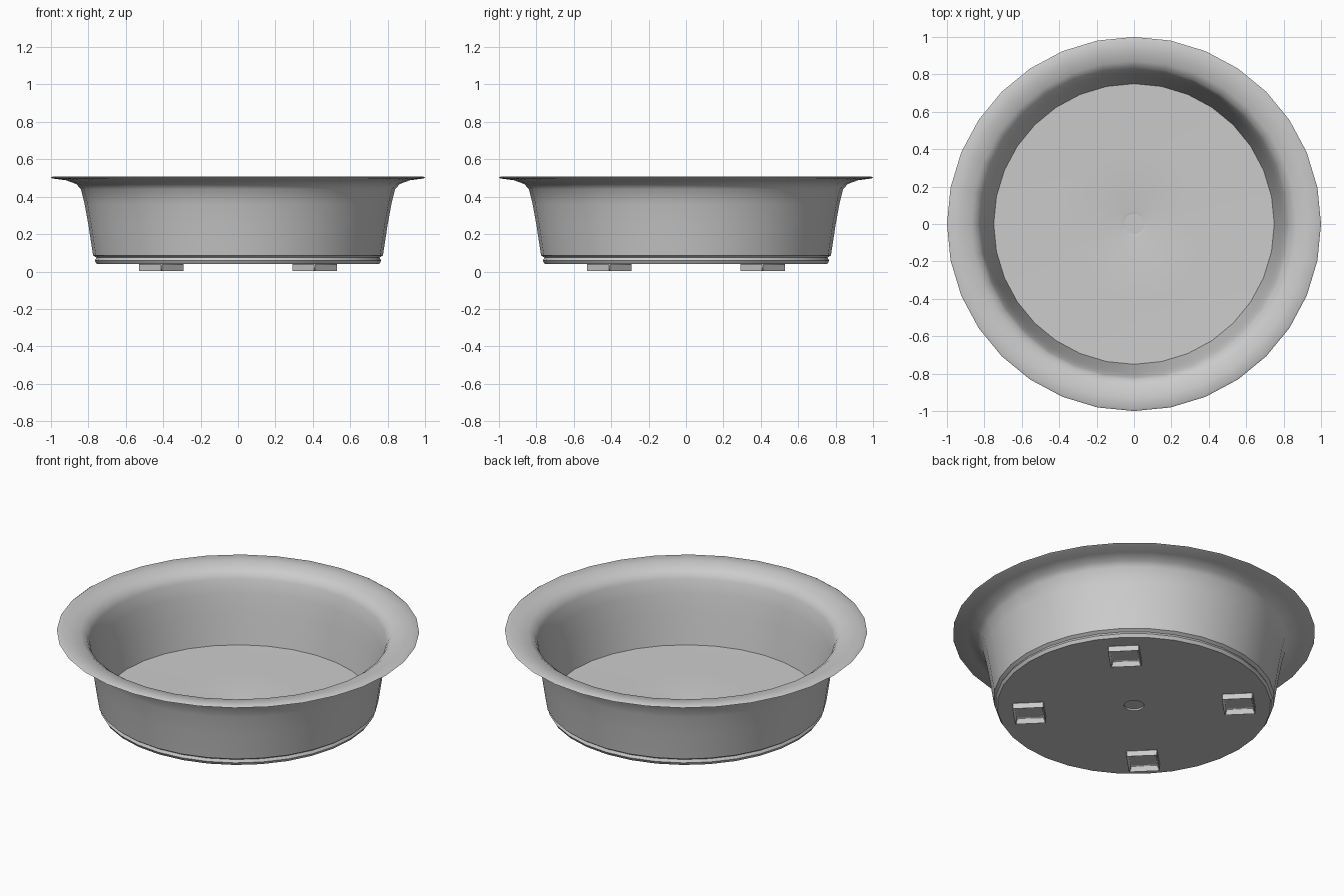
import bpy, bmesh, math

cube = bpy.data.objects.get("Cube")
if cube:
    bpy.data.objects.remove(cube, do_unlink=True)

SEGMENTS = 32

clay = bpy.data.materials.new("light_grey")
clay.use_nodes = True
GREY = (0.6, 0.6, 0.6, 1)
clay.diffuse_color = GREY
clay.node_tree.nodes["Principled BSDF"].inputs["Base Color"].default_value = GREY


def finish(name, bm, angle):
    """Turn a bmesh into a named, smoothly shaded object."""
    bmesh.ops.recalc_face_normals(bm, faces=bm.faces)
    mesh = bpy.data.meshes.new(name)
    bm.to_mesh(mesh)
    bm.free()
    mesh.materials.append(clay)
    obj = bpy.data.objects.new(name, mesh)
    bpy.context.collection.objects.link(obj)
    bpy.ops.object.select_all(action="DESELECT")
    obj.select_set(True)
    bpy.context.view_layer.objects.active = obj
    bpy.ops.object.shade_smooth_by_angle(angle=math.radians(angle))
    return obj


def lathe(name, profile, angle=45):
    """Spin a (radius, height) profile around the z axis."""
    bm = bmesh.new()
    verts = [bm.verts.new((r, 0, z)) for r, z in profile]
    edges = [bm.edges.new(pair) for pair in zip(verts, verts[1:])]
    bmesh.ops.spin(bm, geom=verts + edges, cent=(0, 0, 0), axis=(0, 0, 1),
                   angle=math.tau, steps=SEGMENTS)
    bmesh.ops.remove_doubles(bm, verts=bm.verts, dist=0.0005)
    return finish(name, bm, angle)


# Bowl: drain recess below, base, foot ring, outer wall, flared rim,
# inner wall, dished floor, drain recess above
lathe("bowl", [
    (0, 0.05), (0.055, 0.05), (0.055, 0.04),
    (0.755, 0.04), (0.766, 0.058), (0.757, 0.074), (0.775, 0.086),
    (0.80, 0.25), (0.82, 0.36), (0.84, 0.44), (0.865, 0.468),
    (0.92, 0.488), (0.99, 0.497),
    (1.0, 0.502), (0.99, 0.508),
    (0.93, 0.504), (0.87, 0.493), (0.835, 0.468), (0.82, 0.44),
    (0.80, 0.36), (0.78, 0.25), (0.75, 0.07),
    (0.40, 0.062), (0.07, 0.06), (0.055, 0.057), (0.055, 0.052), (0, 0.052),
])


# Feet: hollow square pads turned to face the centre
def foot(name, x, y):
    bm = bmesh.new()
    bmesh.ops.create_cube(bm, size=1)
    bmesh.ops.scale(bm, vec=(0.173, 0.173, 0.041), verts=bm.verts)
    bm.faces.ensure_lookup_table()
    under = min(bm.faces, key=lambda f: f.calc_center_median().z)
    bmesh.ops.inset_region(bm, faces=[under], thickness=0.017)
    bmesh.ops.translate(bm, vec=(0, 0, 0.036), verts=under.verts)
    obj = finish(name, bm, 30)
    obj.location = (x, y, 0.0205)
    obj.rotation_euler.z = math.radians(45)
    bevel = obj.modifiers.new("soft_edges", "BEVEL")
    bevel.width = 0.004
    bevel.segments = 1


for side, x in (("left", 0.41), ("right", -0.41)):
    for end, y in (("front", -0.41), ("back", 0.41)):
        foot(f"{end}_{side}_foot", x, y)
